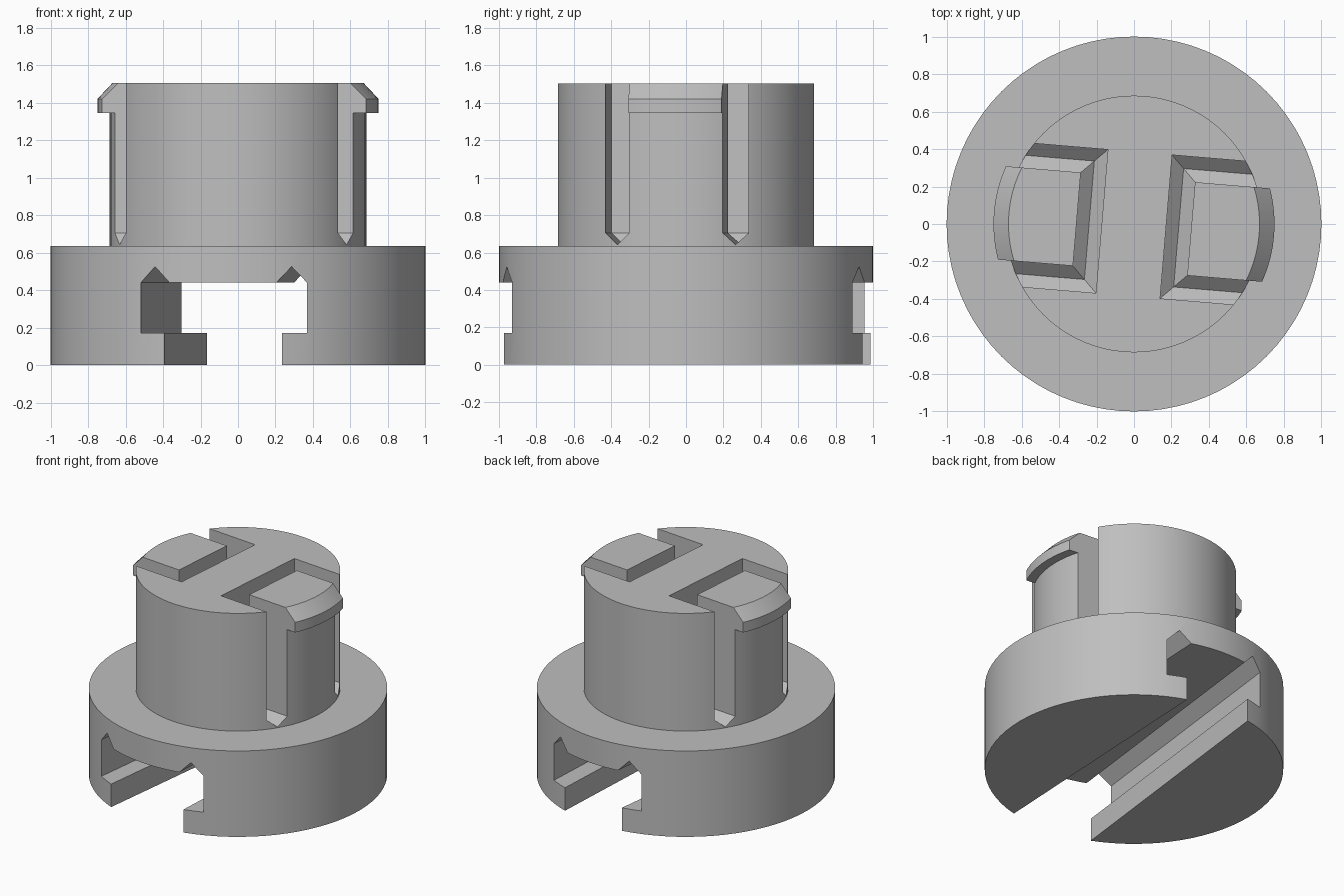
import bpy, bmesh, math
from mathutils import Matrix

if "Cube" in bpy.data.objects:
    bpy.data.objects.remove(bpy.data.objects["Cube"], do_unlink=True)

TURN = math.radians(-4.8)   # slot and clips are turned slightly about z
TOP, STEP = 1.505, 0.635    # heights of the hub top and base top
CLIP_X, CLIP_W, GAP = 0.306, 0.25, 0.134
LIP_Z = 1.345

grey = bpy.data.materials.new("plain_grey")
grey.use_nodes = True
grey.diffuse_color = (0.52, 0.52, 0.52, 1)
grey.node_tree.nodes["Principled BSDF"].inputs["Base Color"].default_value = (0.52, 0.52, 0.52, 1)


def finish(name, bm, angle=0.0):
    bmesh.ops.recalc_face_normals(bm, faces=bm.faces[:])
    bmesh.ops.rotate(bm, verts=bm.verts[:], cent=(0, 0, 0), matrix=Matrix.Rotation(angle, 3, 'Z'))
    me = bpy.data.meshes.new(name)
    bm.to_mesh(me)
    bm.free()
    me.materials.append(grey)
    ob = bpy.data.objects.new(name, me)
    bpy.context.scene.collection.objects.link(ob)
    return ob


def revolve(name, profile, steps=80):
    """Turn a closed (radius, z) profile around the z axis."""
    bm = bmesh.new()
    vs = [bm.verts.new((r, 0, z)) for r, z in profile]
    es = [bm.edges.new(p) for p in zip(vs, vs[1:])]
    bmesh.ops.spin(bm, geom=vs + es, cent=(0, 0, 0), axis=(0, 0, 1),
                   angle=math.tau, steps=steps)
    bmesh.ops.remove_doubles(bm, verts=bm.verts[:], dist=1e-5)
    return finish(name, bm)


def loft(name, rings, angle):
    """Skin matching closed rings of points and cap both ends."""
    bm = bmesh.new()
    vr = [[bm.verts.new(p) for p in ring] for ring in rings]
    n = len(vr[0])
    for a, b in zip(vr, vr[1:]):
        for i in range(n):
            j = (i + 1) % n
            bm.faces.new((a[i], a[j], b[j], b[i]))
    bm.faces.new(vr[0])
    bm.faces.new(vr[-1])
    return finish(name, bm, angle)


def block(name, x0, x1, half, z0, z1, angle):
    ring = lambda z: [(x0, -half, z), (x1, -half, z), (x1, half, z), (x0, half, z)]
    return loft(name, [ring(z0), ring(z1)], angle)


def carve(ob, cutter, operation='DIFFERENCE'):
    cutter.hide_render = True
    mod = ob.modifiers.new("carve", 'BOOLEAN')
    mod.operation, mod.solver, mod.object = operation, 'EXACT', cutter
    bpy.context.view_layer.objects.active = ob
    bpy.ops.object.modifier_apply(modifier=mod.name)
    bpy.data.objects.remove(cutter, do_unlink=True)


def smooth(ob):
    bpy.ops.object.select_all(action='DESELECT')
    ob.select_set(True)
    bpy.context.view_layer.objects.active = ob
    bpy.ops.object.shade_smooth_by_angle(angle=math.radians(25))


# Round base and hub
body = revolve("base_and_hub", [(0, 0), (1, 0), (1, STEP), (0.685, STEP), (0.685, TOP), (0, TOP)])


# Tapered T-slot under the base, with V reliefs in its upper corners
def slot_section(y):
    lip, wide = 0.282 - 0.035 * y, 0.413 - 0.035 * y
    half = [(lip, -0.1), (lip, 0.17), (wide, 0.17), (wide, 0.44),
            (wide - 0.08, 0.525), (wide - 0.16, 0.44)]
    return [(x, y, z) for x, z in half] + [(-x, y, z) for x, z in reversed(half)]


carve(body, loft("slot_cutter", [slot_section(-1.2), slot_section(1.2)], TURN))

# U-shaped gap with a V floor around each spring clip
gap_section = [(0, 1.7), (0, 0.705), (GAP / 2, 0.642), (GAP, 0.705), (GAP, 1.7)]
for side, turn in (("left", TURN), ("right", TURN + math.pi)):
    corners = [(lambda d: 1.2, -1), (lambda d: CLIP_X - d, -1),
               (lambda d: CLIP_X - d, 1), (lambda d: 1.2, 1)]
    rings = [[(fx(d), s * (CLIP_W + d), z) for d, z in gap_section] for fx, s in corners]
    carve(body, loft("gap_cutter", rings, turn))
    # Clear the top of the stem, then seat the hooked clip head there
    carve(body, block("stem_cutter", CLIP_X - 0.03, 1.2, CLIP_W + 0.03, LIP_Z, 1.7, turn))
    head = revolve(side + "_clip_head",
                   [(0, LIP_Z), (0.75, LIP_Z), (0.75, 1.42), (0.67, TOP), (0, TOP)])
    carve(head, block("head_cutter", CLIP_X, 1.2, CLIP_W, 1.2, 1.7, turn), 'INTERSECT')
    smooth(head)
smooth(body)
